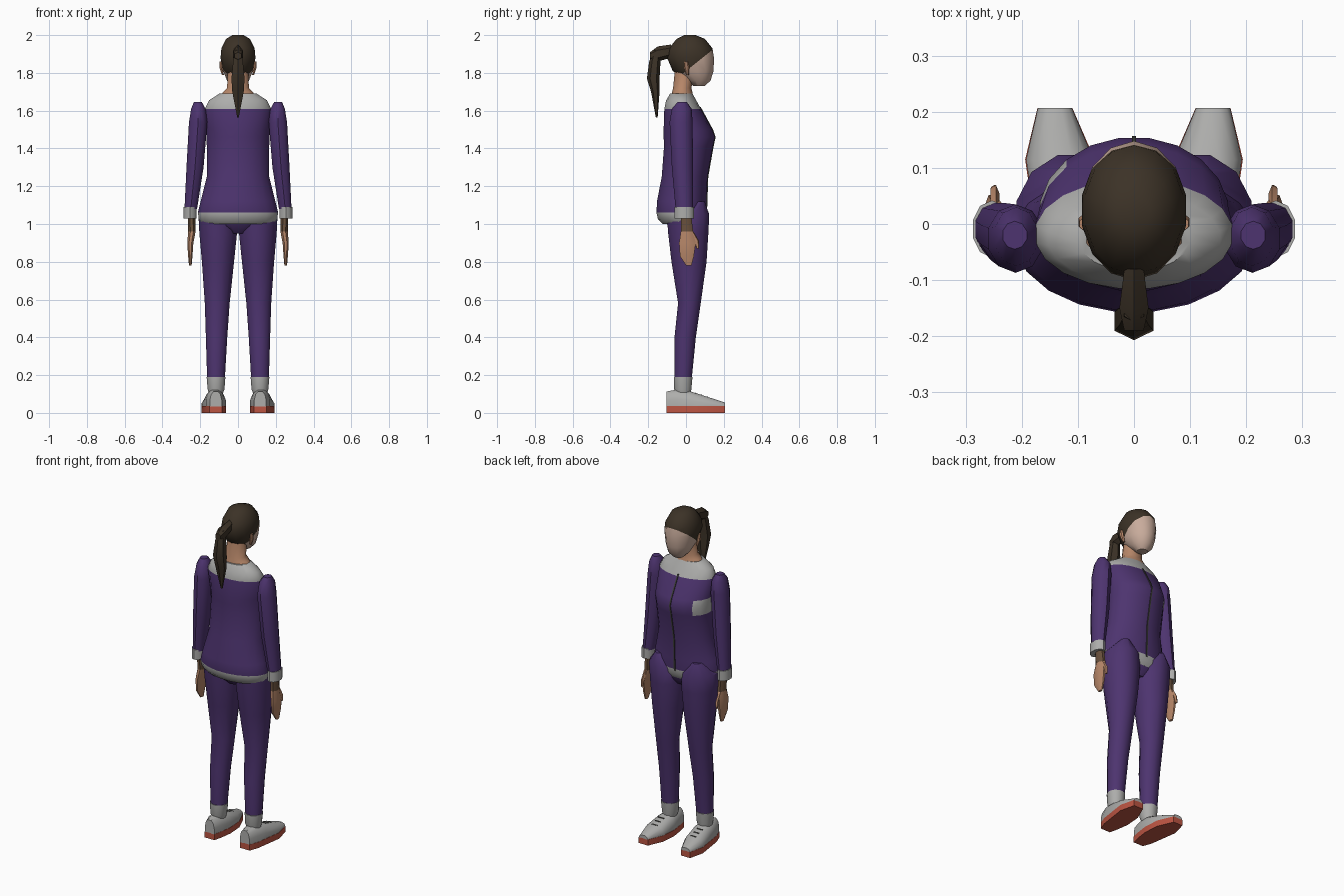
import bpy
import bmesh
import math
from mathutils import Vector

cube = bpy.data.objects.get("Cube")
if cube:
    bpy.data.objects.remove(cube, do_unlink=True)


def material(name, red, green, blue):
    mat = bpy.data.materials.new(name)
    mat.use_nodes = True
    mat.diffuse_color = (red, green, blue, 1)
    shader = mat.node_tree.nodes["Principled BSDF"]
    shader.inputs["Base Color"].default_value = mat.diffuse_color
    shader.inputs["Roughness"].default_value = .8
    return mat


purple = material("purple_cloth", red=.075, green=.034, blue=.16)
grey = material("light_grey", red=.42, green=.42, blue=.41)
hair = material("dark_brown_hair", red=.045, green=.032, blue=.02)
pale = material("pale_face", red=.58, green=.41, blue=.33)
skin = material("tan_skin", red=.47, green=.24, blue=.14)
brown = material("brown_wrist", red=.14, green=.08, blue=.045)
rubber = material("red_rubber", red=.5, green=.09, blue=.055)
dark = material("dark_trim", red=.05, green=.05, blue=.045)


def level(z, back, front, half=0, inner=None, outer=None):
    """Horizontal cross-section, centred when only its half width is given."""
    if inner is None:
        inner, outer = -half, half
    return Vector((inner, back, z)), Vector((outer, front, z))


def slab(y, bottom, top, half=0, inner=None, outer=None):
    """Upright cross-section facing along y."""
    if inner is None:
        inner, outer = -half, half
    return Vector((inner, y, bottom)), Vector((outer, y, top))


def loft(name, sections, *materials, sides=12, mirror=1, squareness=1.0,
         floor=0.0, rule=None, cut=None):
    """Skin a row of rounded cross-sections, close both ends, colour by rule."""
    bm = bmesh.new()
    loops = []
    for low, high in sections:
        middle, reach = (low + high) / 2, (high - low) / 2
        loop = []
        for i in range(sides):
            angle = math.tau * (i + .5) / sides
            across, along = (math.copysign(abs(t) ** squareness, t)
                             for t in (math.cos(angle), math.sin(angle)))
            x, y, z = middle + reach * along
            x = middle.x + reach.x * across
            loop.append(bm.verts.new((mirror * x, y, max(z, floor))))
        loops.append(loop)
    for lower, upper in zip(loops, loops[1:]):
        for i in range(sides):
            bm.faces.new((lower[i - 1], lower[i], upper[i], upper[i - 1]))
    bm.faces.new(loops[0])
    bm.faces.new(loops[-1])
    if cut:
        bmesh.ops.bisect_plane(bm, geom=bm.verts[:] + bm.edges[:] + bm.faces[:],
                               plane_co=cut[0], plane_no=cut[1])
    bmesh.ops.recalc_face_normals(bm, faces=bm.faces)
    if rule:
        for face in bm.faces:
            face.material_index = int(rule(face.calc_center_median()))
    mesh = bpy.data.meshes.new(name)
    bm.to_mesh(mesh)
    bm.free()
    for mat in materials:
        mesh.materials.append(mat)
    mesh.shade_smooth()
    mesh.set_sharp_from_angle(angle=math.radians(40))
    bpy.context.collection.objects.link(bpy.data.objects.new(name, mesh))


# Head, with the face cut out along a slanted hairline
hairline = Vector((0, 0, 1.81)), Vector((0, -.8, 1))
loft("head", [
    level(z=1.73, half=.03, back=.04, front=.1),
    level(z=1.76, half=.06, back=0, front=.13),
    level(z=1.81, half=.08, back=-.07, front=.146),
    level(z=1.88, half=.095, back=-.1, front=.148),
    level(z=1.93, half=.09, back=-.09, front=.14),
    level(z=1.98, half=.065, back=-.05, front=.1),
    level(z=2, half=.03, back=-.01, front=.05),
], hair, pale, sides=14, cut=hairline,
    rule=lambda c: (c - hairline[0]).dot(hairline[1]) < 0)

loft("neck", [
    level(z=1.66, half=.11, back=-.08, front=.04),
    level(z=1.7, half=.08, back=-.075, front=.035),
    level(z=1.72, half=.06, back=-.07, front=.03),
    level(z=1.82, half=.055, back=-.06, front=.05),
], skin)

# Ponytail
loft("ponytail_root", [
    slab(y=-.19, half=.02, bottom=1.87, top=1.91),
    slab(y=-.15, half=.03, bottom=1.86, top=1.94),
    slab(y=-.08, half=.02, bottom=1.88, top=1.95),
], hair, sides=6)
loft("ponytail", [
    level(z=1.565, half=.005, back=-.16, front=-.15),
    level(z=1.7, half=.035, back=-.185, front=-.14),
    level(z=1.77, half=.04, back=-.207, front=-.14),
    level(z=1.86, half=.03, back=-.195, front=-.135),
    level(z=1.92, half=.02, back=-.175, front=-.13),
], hair, sides=6)


# Jacket with grey yoke, grey hem and one grey side patch
def is_grey(c):
    patch = 1.41 < c.z < 1.5 and c.x < -.1 and c.y > .01
    return c.z > 1.61 or c.z < 1.06 or patch


loft("jacket", [
    level(z=1, half=.19, back=-.125, front=.09),
    level(z=1.025, half=.21, back=-.15, front=.105),
    level(z=1.06, half=.215, back=-.158, front=.11),
    level(z=1.12, half=.2, back=-.155, front=.11),
    level(z=1.25, half=.167, back=-.13, front=.115),
    level(z=1.41, half=.167, back=-.118, front=.144),
    level(z=1.46, half=.17, back=-.12, front=.155),
    level(z=1.5, half=.17, back=-.12, front=.14),
    level(z=1.61, half=.178, back=-.116, front=.08),
    level(z=1.655, half=.155, back=-.106, front=.055),
    level(z=1.69, half=.1, back=-.085, front=.035),
], purple, grey, sides=20, rule=is_grey)

# Zipper following the front of the jacket
seam = {1.05: .108, 1.25: .115, 1.41: .143, 1.46: .154, 1.5: .14, 1.62: .075}
loft("zipper", [level(z=z, half=.004, back=y - .005, front=y + .003)
                for z, y in seam.items()], dark, sides=4, squareness=0)

loft("pelvis", [
    level(z=.95, half=.06, back=-.06, front=.06),
    level(z=.99, half=.14, back=-.1, front=.09),
    level(z=1.05, half=.2, back=-.12, front=.1),
], purple)

for mirror, side in ((1, "left"), (-1, "right")):
    # Arm
    loft(side + "_sleeve", [
        level(z=1.08, inner=.215, outer=.285, back=-.055, front=.037),
        level(z=1.3, inner=.18, outer=.275, back=-.075, front=.037),
        level(z=1.54, inner=.16, outer=.262, back=-.087, front=.035),
        level(z=1.61, inner=.17, outer=.25, back=-.075, front=.03),
        level(z=1.645, inner=.19, outer=.235, back=-.045, front=.005),
    ], purple, sides=10, mirror=mirror)
    loft(side + "_cuff", [
        level(z=z, inner=.217, outer=.289, back=-.06, front=.042)
        for z in (1.03, 1.09)
    ], grey, sides=10, mirror=mirror)

    # Hand with a darker wrist
    loft(side + "_hand", [
        level(z=.78, inner=.245, outer=.26, back=0, front=.03),
        level(z=.83, inner=.24, outer=.265, back=-.035, front=.045),
        level(z=.9, inner=.235, outer=.27, back=-.04, front=.055),
        level(z=.96, inner=.223, outer=.265, back=-.03, front=.04),
        level(z=1.05, inner=.225, outer=.268, back=-.03, front=.03),
    ], skin, brown, sides=8, mirror=mirror, rule=lambda c: c.z > .96)
    loft(side + "_thumb", [
        level(z=.87, inner=.245, outer=.255, back=.055, front=.07),
        level(z=.91, inner=.24, outer=.257, back=.04, front=.07),
        level(z=.96, inner=.24, outer=.257, back=.02, front=.04),
    ], skin, sides=5, mirror=mirror)

    loft(side + "_ear", [
        level(z=1.79, inner=.074, outer=.086, back=0, front=.015),
        level(z=1.83, inner=.08, outer=.1, back=-.012, front=.018),
        level(z=1.86, inner=.085, outer=.098, back=-.01, front=.01),
    ], skin, sides=6, mirror=mirror)

    # Trouser leg and ankle band
    loft(side + "_leg", [
        level(z=.18, inner=.068, outer=.165, back=-.062, front=.032),
        level(z=.4, inner=.055, outer=.172, back=-.063, front=.054),
        level(z=.58, inner=.042, outer=.178, back=-.044, front=.08),
        level(z=.8, inner=.018, outer=.194, back=-.08, front=.112),
        level(z=.95, inner=.002, outer=.208, back=-.098, front=.122),
        level(z=1.05, inner=.004, outer=.213, back=-.106, front=.127),
        level(z=1.12, inner=.1, outer=.15, back=.03, front=.1),
    ], purple, mirror=mirror)
    loft(side + "_ankle_band", [
        level(z=.1, inner=.08, outer=.155, back=-.055, front=.025),
        level(z=.125, inner=.07, outer=.162, back=-.064, front=.03),
        level(z=.19, inner=.065, outer=.168, back=-.066, front=.036),
    ], grey, mirror=mirror)

    # Shoe upper and sole share one outline
    outline = [
        slab(y=-.104, inner=.085, outer=.15, bottom=-.03, top=.115),
        slab(y=-.05, inner=.073, outer=.17, bottom=-.03, top=.125),
        slab(y=.02, inner=.063, outer=.18, bottom=-.03, top=.117),
        slab(y=.115, inner=.07, outer=.194, bottom=-.02, top=.086),
        slab(y=.207, inner=.11, outer=.172, bottom=0, top=.055),
    ]
    loft(side + "_shoe", outline, grey, mirror=mirror, floor=.034, squareness=.8)
    loft(side + "_sole", [(Vector((a.x, a.y, 0)), Vector((b.x, b.y, .036)))
                          for a, b in outline],
         rubber, mirror=mirror, sides=4, squareness=0)

    # Laces
    for k in range(3):
        y, z = .05 + .03 * k, .108 - .01 * k
        loft(f"{side}_lace_{k + 1}", [
            slab(y=y + step, inner=.11, outer=.148, bottom=z - .007, top=z - step / 3)
            for step in (0, .006)
        ], dark, mirror=mirror, sides=4, squareness=0)
